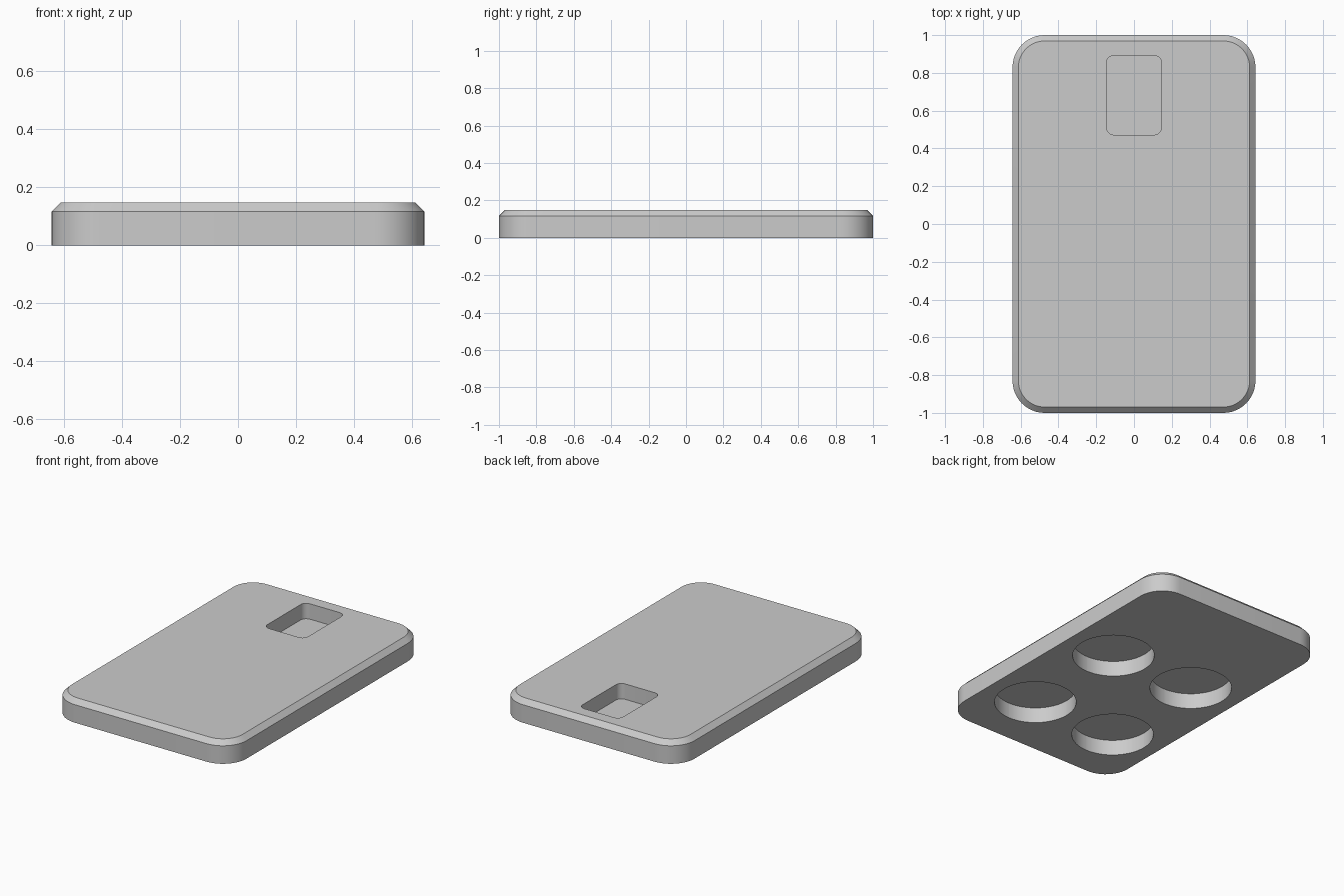
import bpy, math

if "Cube" in bpy.data.objects:
    bpy.data.objects.remove(bpy.data.objects["Cube"])

HALF_W, HALF_L, HEIGHT = 0.643, 1.0, 0.148
CORNER, CHAMFER = 0.17, 0.031
POCKET_DEPTH = 0.1

grey = bpy.data.materials.new("plain_grey")
grey.use_nodes = True
colour = (0.6, 0.6, 0.6, 1)
grey.diffuse_color = colour
grey.node_tree.nodes["Principled BSDF"].inputs["Base Color"].default_value = colour


def rounded_rect(hw, hl, r, steps=12):
    """Counter-clockwise outline of a rectangle with rounded corners."""
    pts = []
    for i, (sx, sy) in enumerate([(1, 1), (-1, 1), (-1, -1), (1, -1)]):
        for k in range(steps + 1):
            a = math.pi / 2 * (i + k / steps)
            pts.append((sx * (hw - r) + r * math.cos(a),
                        sy * (hl - r) + r * math.sin(a)))
    return pts


def loft(name, rings, location=(0, 0, 0)):
    """Closed solid through a stack of (outline, z) rings."""
    n = len(rings[0][0])
    verts = [(x, y, z) for outline, z in rings for x, y in outline]
    faces = [tuple(reversed(range(n))),
             tuple(range(len(verts) - n, len(verts)))]
    for row in range(len(rings) - 1):
        for i in range(n):
            a, b = row * n + i, row * n + (i + 1) % n
            faces.append((a, b, b + n, a + n))
    mesh = bpy.data.meshes.new(name)
    mesh.from_pydata(verts, [], faces)
    mesh.materials.append(grey)
    obj = bpy.data.objects.new(name, mesh)
    obj.location = location
    bpy.context.collection.objects.link(obj)
    return obj


def cut(target, cutter):
    """Subtract the cutter from the target and discard it."""
    cutter.hide_render = True
    mod = target.modifiers.new("cut", 'BOOLEAN')
    mod.operation, mod.solver, mod.object = 'DIFFERENCE', 'EXACT', cutter
    bpy.context.view_layer.objects.active = target
    bpy.ops.object.modifier_apply(modifier=mod.name)
    bpy.data.objects.remove(cutter)


# Plate with a chamfered top edge
outer = rounded_rect(HALF_W, HALF_L, CORNER)
inner = rounded_rect(HALF_W - CHAMFER, HALF_L - CHAMFER, CORNER - CHAMFER)
plate = loft("plate", [(outer, 0), (outer, HEIGHT - CHAMFER), (inner, HEIGHT)])

# Rounded pocket in the top, near the back
slot = rounded_rect(0.146, 0.21, 0.04, 8)
cut(plate, loft("slot_cutter", [(slot, HEIGHT - POCKET_DEPTH), (slot, HEIGHT + 0.1)],
                (0, 0.682, 0)))

# Four round recesses in the underside
circle = rounded_rect(0.247, 0.247, 0.2469, 16)
for x in (-0.305, 0.305):
    for y in (-0.565, 0.17):
        cut(plate, loft("recess_cutter", [(circle, -0.1), (circle, 0.102)], (x, y, 0)))

# Smooth walls with crisp edges
bpy.ops.object.select_all(action='DESELECT')
plate.select_set(True)
bpy.context.view_layer.objects.active = plate
bpy.ops.object.shade_smooth_by_angle(angle=math.radians(30))
